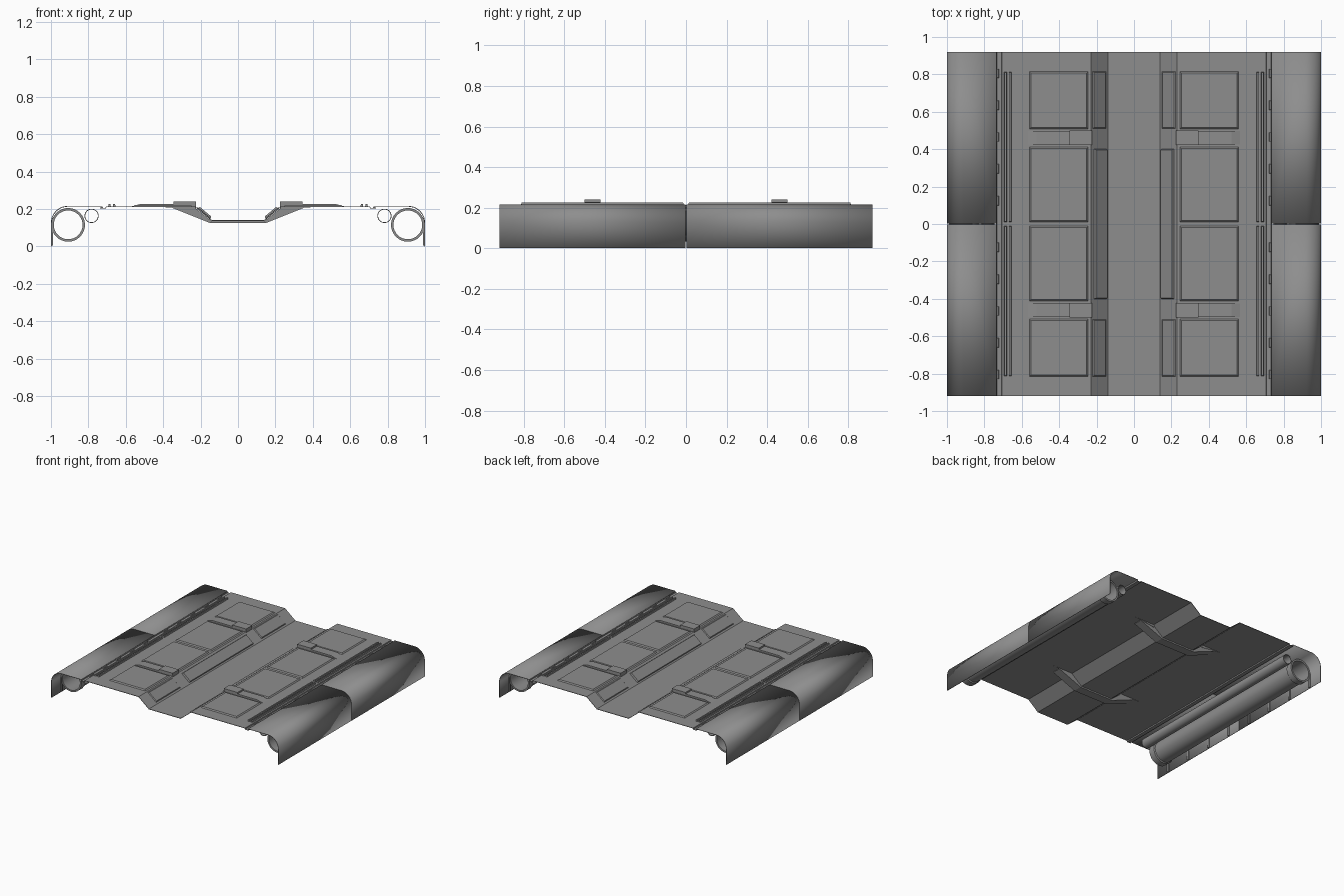
import bpy, math

cube = bpy.data.objects.get("Cube")
if cube:
    bpy.data.objects.remove(cube, do_unlink=True)

steel = bpy.data.materials.new("grey_steel")
steel.use_nodes = True
GREY = (0.27, 0.27, 0.27, 1)
steel.diffuse_color = GREY
steel.node_tree.nodes["Principled BSDF"].inputs["Base Color"].default_value = GREY


def make(name, verts, faces, smooth=False):
    mesh = bpy.data.meshes.new(name)
    mesh.from_pydata(verts, [], faces)
    mesh.materials.append(steel)
    ob = bpy.data.objects.new(name, mesh)
    bpy.context.collection.objects.link(ob)
    if smooth:
        bpy.ops.object.select_all(action='DESELECT')
        ob.select_set(True)
        bpy.context.view_layer.objects.active = ob
        bpy.ops.object.shade_smooth_by_angle(angle=math.radians(35))
    return ob


def sheet(name, profile, y0, y1, thick=0.004, smooth=False):
    """Open xz profile swept along y as thin metal."""
    n = len(profile)
    verts = [(x, y, z) for y in (y0, y1) for x, z in profile]
    ob = make(name, verts, [(i, i + 1, n + i + 1, n + i) for i in range(n - 1)], smooth)
    mod = ob.modifiers.new("thickness", 'SOLIDIFY')
    mod.thickness = thick
    mod.offset = 0
    return ob


def prism(name, profile, y0, y1):
    """Closed xz profile swept along y."""
    n = len(profile)
    verts = [(x, y, z) for y in (y0, y1) for x, z in profile]
    faces = [(i, (i + 1) % n, n + (i + 1) % n, n + i) for i in range(n)]
    faces += [tuple(reversed(range(n))), tuple(range(n, 2 * n))]
    return make(name, verts, faces)


def pad(name, a, b, y0, y1, height, edge=0.008):
    """Embossed panel with sloping edges on the line a-b in xz."""
    dx, dz = b[0] - a[0], b[1] - a[1]
    length = math.hypot(dx, dz)
    ux, uz = dx / length, dz / length
    nx, nz = (-uz, ux) if ux > 0 else (uz, -ux)
    verts = []
    for inset, h in ((0, 0), (edge, height)):
        for s, y in ((inset, y0 + inset), (length - inset, y0 + inset),
                     (length - inset, y1 - inset), (inset, y1 - inset)):
            verts.append((a[0] + ux * s + nx * h, y, a[1] + uz * s + nz * h))
    faces = [(4, 5, 6, 7)] + [(i, (i + 1) % 4, 4 + (i + 1) % 4, 4 + i) for i in range(4)]
    if ux < 0:
        faces = [f[::-1] for f in faces]
    return make(name, verts, faces)


def pipe(name, x, z, rings, sides=32):
    """Lathe of (y, radius) rings about a lengthwise axis, closed on itself."""
    verts = [(x + r * math.cos(t), y, z + r * math.sin(t)) for y, r in rings
             for t in (2 * math.pi * i / sides for i in range(sides))]
    m = len(rings)
    faces = [(j * sides + i, j * sides + (i + 1) % sides,
              (j + 1) % m * sides + (i + 1) % sides, (j + 1) % m * sides + i)
             for j in range(m) for i in range(sides)]
    return make(name, verts, faces, True)


HALF = 0.92
TOP = 0.214

# Floor pan with sunken centre and a shallow groove along each side
half = [(0.14, 0.138), (0.23, TOP - 0.002), (0.705, TOP - 0.002), (0.707, 0.203),
        (0.735, 0.203), (0.737, TOP)]
sheet("floor_pan", [(-x, z) for x, z in reversed(half)] + half, -HALF, HALF)

# Parts repeated on both sides
for s, side in ((1, "left"), (-1, "right")):
    # Rounded outer skirt, in two halves with a fine seam
    arc = [(0.91 + 0.088 * math.sin(a), TOP - 0.088 + 0.088 * math.cos(a))
           for a in (math.pi / 2 * i / 10 for i in range(11))]
    skirt = [(s * x, z) for x, z in [(0.735, TOP)] + arc + [(0.998, 0)]]
    sheet(side + "_front_skirt", skirt, -HALF, -0.0015, smooth=True)
    sheet(side + "_rear_skirt", skirt, 0.0015, HALF, smooth=True)

    # Collared main tube and thin companion tube
    outer = [(-0.8, 0.09), (-0.75, 0.09), (-0.745, 0.082)]
    outer += [(-y, r) for y, r in reversed(outer)]
    pipe(side + "_main_tube", s * 0.908, 0.115, outer + [(0.8, 0.077), (-0.8, 0.077)])
    pipe(side + "_thin_tube", s * 0.783, 0.163,
         [(-0.8, 0.038), (0.8, 0.038), (0.8, 0.034), (-0.8, 0.034)])

    # Stiffeners inside the skirt
    for i in range(8):
        y = -0.8 + i * 1.6 / 7
        prism(side + "_skirt_stiffener", [(s * 0.997, 0.005), (s * 0.997, 0.12),
                                          (s * 0.99, 0.12), (s * 0.99, 0.005)],
              y - 0.008, y + 0.008)

    # Parts repeated front and rear
    for y, end in ((-1, "front"), (1, "rear")):
        tag = end + "_" + side

        def span(a, b):
            return sorted((y * a, y * b))

        # Long ribs beside the groove
        for x in (0.655, 0.68):
            pad(tag + "_long_rib", (s * x, TOP), (s * (x + 0.014), TOP),
                *span(0.012, 0.812), 0.012, 0.002)
        # Embossed floor panels
        for a, b in ((0.012, 0.412), (0.508, 0.815)):
            pad(tag + "_floor_panel", (s * 0.245, TOP), (s * 0.56, TOP), *span(a, b), 0.008)
        # Embossed panel on the sloping tunnel wall
        pad(tag + "_slope_panel", (s * 0.15, 0.149), (s * 0.222, 0.209),
            *span(0.51, 0.815), 0.005, 0.006)
        # Seat rail with tapered tip and mounting block
        prism(tag + "_seat_rail", [(s * 0.225, 0.19), (s * 0.225, 0.227), (s * 0.52, 0.227),
                                   (s * 0.568, TOP), (s * 0.35, 0.208)], *span(0.425, 0.498))
        prism(tag + "_mount_block", [(s * 0.225, 0.22), (s * 0.225, 0.24), (s * 0.345, 0.24),
                                     (s * 0.345, 0.22)], *span(0.422, 0.5))
        # Small clips in the groove
        for k in range(5):
            c = 0.1 + k * 0.17
            pad(tag + "_groove_clip", (s * 0.722, 0.205), (s * 0.734, 0.205),
                *span(c, c + 0.05), 0.008, 0.002)

    # Raised long pad on the tunnel wall
    pad(side + "_tunnel_pad", (s * 0.148, 0.147), (s * 0.215, 0.203), -0.4, 0.4, 0.013, 0.004)

# Bent cross members beneath the floor
lower = [(0.15, 0.125), (0.35, 0.205), (0.35, 0.21), (0.235, 0.21), (0.143, 0.136)]
for y, end in ((-0.46, "front"), (0.46, "rear")):
    for s, side in ((1, "left"), (-1, "right")):
        prism(end + "_" + side + "_cross_member_arm", [(s * x, z) for x, z in lower],
              y - 0.035, y + 0.035)
    prism(end + "_cross_member_centre", [(-0.15, 0.125), (0.15, 0.125), (0.143, 0.136),
                                         (-0.143, 0.136)], y - 0.035, y + 0.035)
